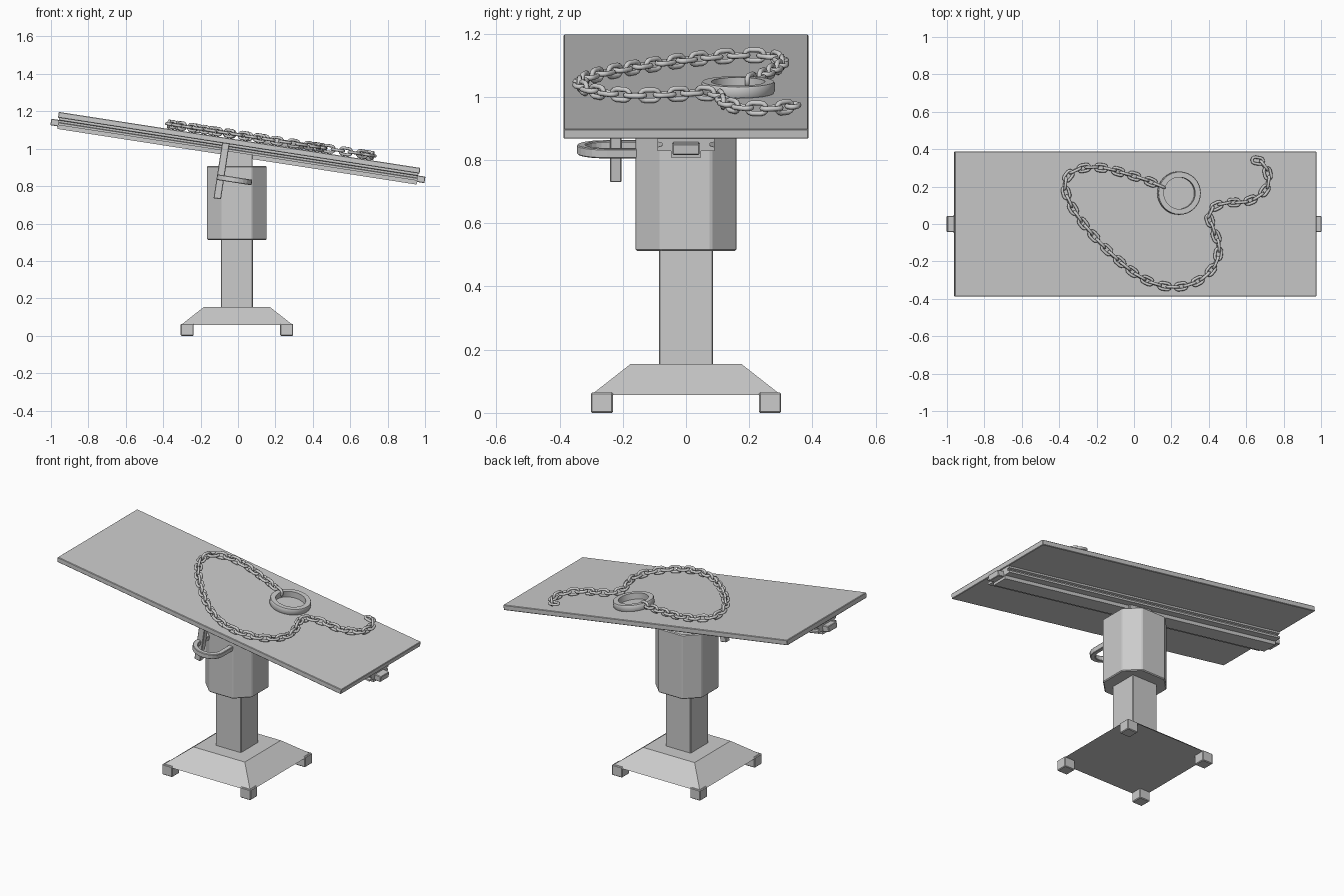
import bpy, bmesh, math
from mathutils import Matrix, Vector

if "Cube" in bpy.data.objects:
    bpy.data.objects.remove(bpy.data.objects["Cube"])

TILT = math.radians(8.8)
# Tilted frame: origin at the middle of the table top, local z is its normal
TOP = Matrix.Translation((0.0086, 0, 1.047)) @ Matrix.Rotation(TILT, 4, 'Y')
CX = -0.006  # pedestal centre


def finish(name, bm, matrix=None, bevel=0):
    bmesh.ops.recalc_face_normals(bm, faces=bm.faces)
    me = bpy.data.meshes.new(name)
    bm.to_mesh(me)
    bm.free()
    ob = bpy.data.objects.new(name, me)
    bpy.context.collection.objects.link(ob)
    if matrix:
        ob.matrix_world = matrix
    if bevel:
        mod = ob.modifiers.new("bevel", 'BEVEL')
        mod.width, mod.segments = bevel, 1
    return ob


def loft(name, loops, matrix=None, bevel=0):
    """Skin equal-length loops and cap both ends."""
    bm = bmesh.new()
    rings = [[bm.verts.new(p) for p in loop] for loop in loops]
    n = len(rings[0])
    for a, b in zip(rings, rings[1:]):
        for i in range(n):
            bm.faces.new((a[i], a[(i + 1) % n], b[(i + 1) % n], b[i]))
    bm.faces.new(rings[0])
    bm.faces.new(rings[-1])
    return finish(name, bm, matrix, bevel)


def rect(x0, x1, y0, y1, z):
    return [(x0, y0, z), (x1, y0, z), (x1, y1, z), (x0, y1, z)]


def box(name, x, y, z, matrix=None, bevel=0.004):
    return loft(name, [rect(*x, *y, zz) for zz in z], matrix, bevel)


def sweep(bm, centres, sides, section, closed):
    """Sweep a section (side, up) along centres; sides = (side, up) vectors."""
    rings = [[bm.verts.new(c + s * a + u * b) for a, b in section]
             for c, (s, u) in zip(centres, sides)]
    n = len(section)
    pairs = list(zip(rings, rings[1:])) + ([(rings[-1], rings[0])] if closed else [])
    for a, b in pairs:
        for i in range(n):
            bm.faces.new((a[i], a[(i + 1) % n], b[(i + 1) % n], b[i]))
    if not closed:
        bm.faces.new(rings[0])
        bm.faces.new(rings[-1])


# Pedestal base and its four feet
loft("base", [rect(CX - h, CX + h, -h, h, z) for h, z in ((0.3, 0.057), (0.175, 0.155))])
for sx in (-1, 1):
    for sy in (-1, 1):
        x, y = CX + sx * 0.266, sy * 0.266
        box("foot", (x - .035, x + .035), (y - .035, y + .035), (0, 0.064))

# Square shaft, eight-sided housing and neck
box("shaft", (CX - .086, CX + .086), (-.086, .086), (0.15, 0.53))
r, c = 0.159, 0.08
octagon = [(r, -c), (r, c), (c, r), (-c, r), (-r, c), (-r, -c), (-c, -r), (c, -r)]
loft("housing", [[(CX + x, y, z) for x, y in octagon] for z in (0.512, 0.908)], bevel=0.005)
box("neck", (-.075, .078), (-.06, .06), (0.89, 1.0))

# Table top
box("table_top", (-.978, .978), (-.387, .387), (-.031, 0), TOP, 0.003)

# Grooved rail under the top, with an end tab bar
half = [(.09, -.03), (.09, -.042), (.076, -.045), (.076, -.055), (.09, -.058),
        (.09, -.07), (.048, -.07), (.048, -.091)]
profile = half + [(-y, z) for y, z in reversed(half)]
loft("rail", [[(u, y, z) for y, z in profile] for u in (-.972, .972)], TOP)
box("rail_end_tabs", (-1.012, 1.012), (-.042, .042), (-.077, -.042), TOP, 0.003)

# Lever rod and U-shaped handle in front of the housing
box("lever_rod", (-.09, -.05), (-.24, -.204), (-.329, -.028), TOP, 0.003)
UP = Vector((0, 0, 1))
hw, hc = 0.081, Vector((0.005, -0.25, -0.215))
path = [hc + Vector((-hw, .125, 0))]
sides = [(Vector((-1, 0, 0)), UP)]
for i in range(13):
    a = math.pi + math.pi * i / 12
    d = Vector((math.cos(a), math.sin(a), 0))
    path.append(hc + d * hw)
    sides.append((d, UP))
path.append(hc + Vector((hw, .125, 0)))
sides.append((Vector((1, 0, 0)), UP))
bm = bmesh.new()
sweep(bm, path, sides, [(-.014, -.015), (.014, -.015), (.014, .015), (-.014, .015)], False)
finish("handle", bm, TOP, 0.003)

# Collar ring lying on the table
bm = bmesh.new()
dirs = [Vector((math.cos(a), math.sin(a), 0)) for a in (math.tau * i / 32 for i in range(32))]
sweep(bm, [Vector((.232, .165, .019)) + d * .1 for d in dirs], [(d, UP) for d in dirs],
      [(-.015, -.018), (.013, -.018), (.016, -.013), (.016, .013), (.013, .018), (-.015, .018)], True)
ring = finish("collar_ring", bm, TOP)

# Chain: control points in plan view, smoothed, then evenly spaced links
ctrl = [(.135, .205), (.05, .24), (-.05, .27), (-.15, .297), (-.25, .302), (-.33, .277),
        (-.368, .22), (-.355, .14), (-.30, .04), (-.21, -.07), (-.1, -.18), (.02, -.275),
        (.13, -.325), (.24, -.335), (.35, -.30), (.43, -.22), (.452, -.12), (.42, -.02),
        (.402, .04), (.43, .09), (.5, .113), (.6, .12), (.68, .16), (.716, .22),
        (.708, .29), (.67, .335), (.62, .338)]
P = [Vector(((x - .012) / math.cos(TILT), y, .026)) for x, y in ctrl]
P = [2 * P[0] - P[1]] + P + [2 * P[-1] - P[-2]]
fine = []
for p0, p1, p2, p3 in zip(P, P[1:], P[2:], P[3:]):
    for k in range(20):
        t = k / 20
        fine.append(0.5 * (2 * p1 + (p2 - p0) * t + (2 * p0 - 5 * p1 + 4 * p2 - p3) * t * t
                           + (3 * p1 - p0 - 3 * p2 + p3) * t ** 3))
PITCH, WIRE, BEND, STRAIGHT = 0.047, 0.008, 0.017, 0.014
links, walked, due = [], 0, 0
for a, b in zip(fine, fine[1:]):
    if walked >= due:
        links.append((a, (b - a).normalized()))
        due += PITCH
    walked += (b - a).length

section = [(WIRE * math.cos(math.tau * k / 8), WIRE * math.sin(math.tau * k / 8)) for k in range(8)]
bm = bmesh.new()
for i, (pos, tan) in enumerate(links):
    across = UP.cross(tan).normalized()
    wide, thick = (across, UP) if i % 2 else (UP, across)
    pts, frames = [], []
    for end in (1, -1):
        for k in range(7):
            a = -math.pi / 2 + math.pi * k / 6 + (0 if end > 0 else math.pi)
            d = tan * math.cos(a) + wide * math.sin(a)
            pts.append(pos + tan * STRAIGHT * end + d * BEND)
            frames.append((d, thick))
    sweep(bm, pts, frames, section, True)
chain = finish("chain", bm, TOP)

# Smooth shading on the round parts
for ob in (ring, chain):
    bpy.ops.object.select_all(action='DESELECT')
    ob.select_set(True)
    bpy.context.view_layer.objects.active = ob
    bpy.ops.object.shade_smooth_by_angle(angle=math.radians(50))
